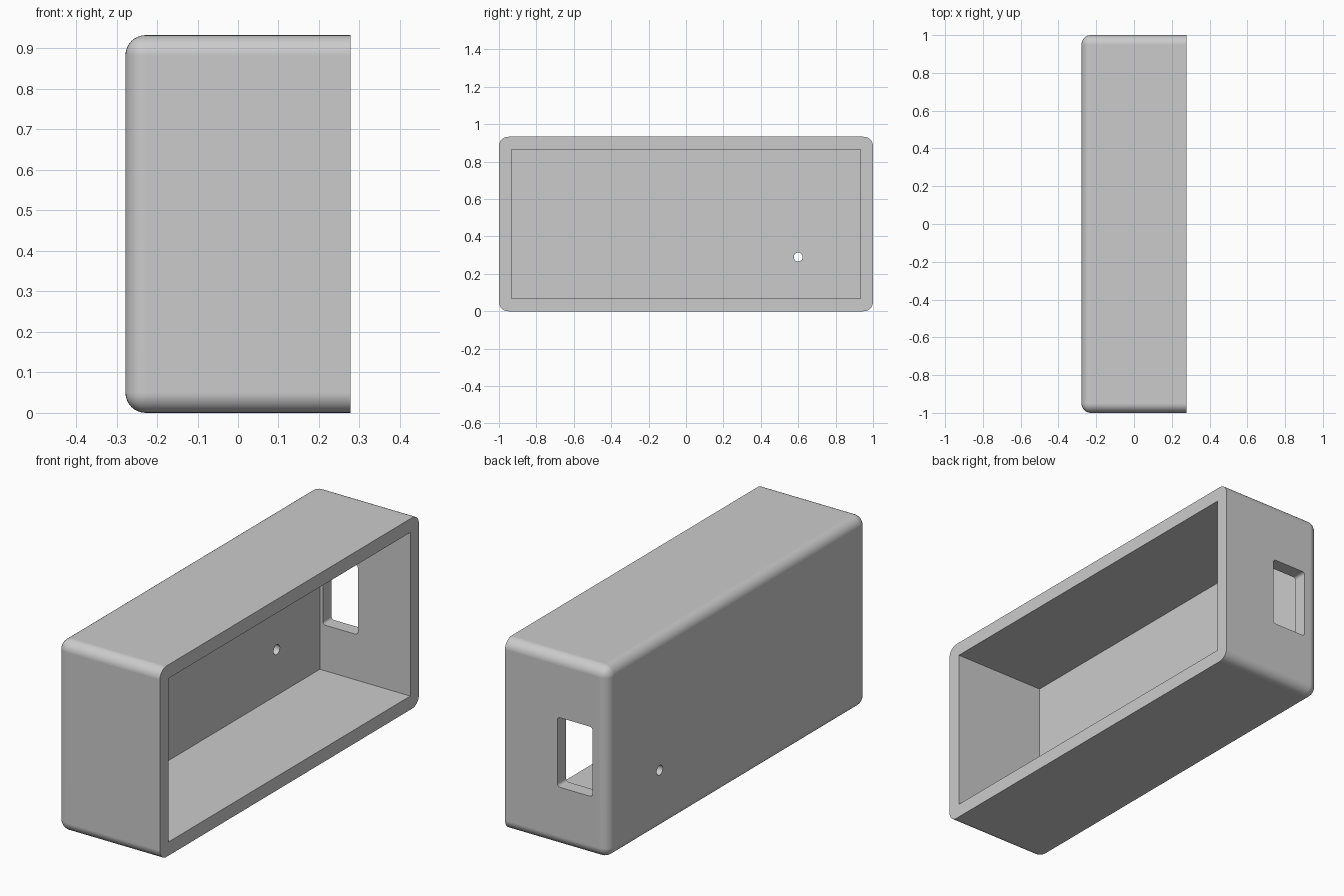
import bpy
import bmesh
from mathutils import Matrix, Vector

old = bpy.data.objects.get("Cube")
if old:
    bpy.data.objects.remove(old, do_unlink=True)

HALF_X, HALF_Y, HEIGHT = 0.278, 1.0, 0.933
WALL, FILLET = 0.067, 0.05

grey = bpy.data.materials.new("light grey plastic")
grey.use_nodes = True
grey.diffuse_color = (0.6, 0.6, 0.6, 1)
grey.node_tree.nodes["Principled BSDF"].inputs["Base Color"].default_value = (0.6, 0.6, 0.6, 1)


def block(name, low, high, radius=0, segments=1, pick=None):
    """Box between two corners, with the picked edges rounded."""
    low, high = Vector(low), Vector(high)
    bm = bmesh.new()
    bmesh.ops.create_cube(bm, size=1)
    bmesh.ops.scale(bm, vec=high - low, verts=bm.verts)
    bmesh.ops.translate(bm, vec=(low + high) / 2, verts=bm.verts)
    if pick:
        bmesh.ops.bevel(bm, geom=[e for e in bm.edges if pick(e)], offset=radius,
                        segments=segments, profile=0.5, affect='EDGES')
    return finish(name, bm)


def finish(name, bm):
    mesh = bpy.data.meshes.new(name)
    bm.to_mesh(mesh)
    bm.free()
    mesh.materials.append(grey)
    obj = bpy.data.objects.new(name, mesh)
    bpy.context.collection.objects.link(obj)
    return obj


# Outer shell, rounded everywhere except around the open rim
shell = block("enclosure_shell", (-HALF_X, -HALF_Y, 0), (HALF_X, HALF_Y, HEIGHT), FILLET, 8,
              lambda e: not all(v.co.x > 0 for v in e.verts))

# Hollow interior, open toward +x
cavity = block("cavity_cutter", (WALL - HALF_X, WALL - HALF_Y, WALL),
               (HALF_X + 0.1, HALF_Y - WALL, HEIGHT - WALL))

# Socket window through the +y end wall, with small rounded corners
window = block("window_cutter", (-0.195, 0.85, 0.29), (-0.005, 1.1, 0.63), 0.015, 4,
               lambda e: abs(e.verts[0].co.y - e.verts[1].co.y) > 0.1)

# Small round hole through the closed wall
bm = bmesh.new()
bmesh.ops.create_cone(bm, cap_ends=True, segments=32, radius1=0.024, radius2=0.024, depth=0.2,
                      matrix=Matrix.Translation((-HALF_X, 0.6, 0.29)) @ Matrix.Rotation(1.570796, 4, 'Y'))
hole = finish("hole_cutter", bm)

# Cut the shell
bpy.ops.object.select_all(action='DESELECT')
bpy.context.view_layer.objects.active = shell
shell.select_set(True)
for cutter in (cavity, window, hole):
    cutter.hide_render = True
    mod = shell.modifiers.new(cutter.name, 'BOOLEAN')
    mod.operation = 'DIFFERENCE'
    mod.solver = 'EXACT'
    mod.object = cutter
    bpy.ops.object.modifier_apply(modifier=mod.name)
    bpy.data.objects.remove(cutter, do_unlink=True)

# Smooth fillets, crisp flat faces
bpy.ops.object.shade_smooth_by_angle(angle=0.6)
weighted = shell.modifiers.new("flat_face_normals", 'WEIGHTED_NORMAL')
weighted.keep_sharp = True
